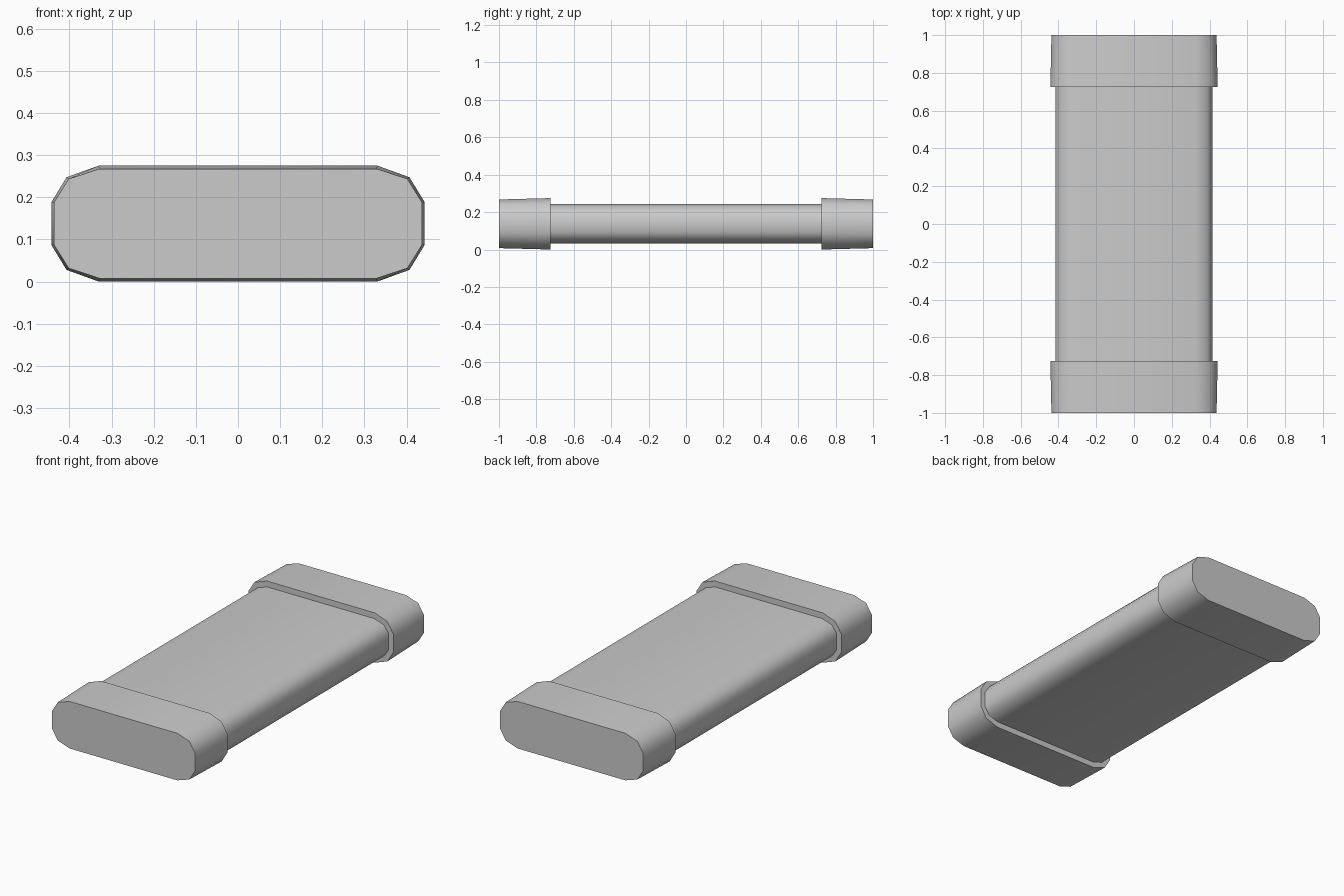
import bpy
import bmesh
import math

cube = bpy.data.objects.get("Cube")
if cube:
    bpy.data.objects.remove(cube, do_unlink=True)

CENTRE_Z = 0.1375
CAP_INNER, CAP_OUTER = 0.724, 1.0

# One quarter of each rounded cross-section, as x and height from the centre
CAP_QUARTER = [(0.443, 0.051), (0.407, 0.110), (0.331, 0.1375)]
CAP_END_QUARTER = [(0.437, 0.050), (0.402, 0.106), (0.329, 0.130)]
BODY_QUARTER = [(0.415, 0.044), (0.386, 0.086), (0.326, 0.105)]

grey = bpy.data.materials.new("plain grey")
grey.use_nodes = True
COLOUR = (0.6, 0.6, 0.6, 1)
grey.diffuse_color = COLOUR
grey.node_tree.nodes["Principled BSDF"].inputs["Base Color"].default_value = COLOUR


def full_section(quarter):
    """Mirror a quarter outline into the closed twelve-sided outline."""
    half = quarter + [(-x, z) for x, z in reversed(quarter)]
    return half + [(x, -z) for x, z in reversed(half)]


def loft(name, sections):
    """Skin closed outlines placed along y, with flat ends."""
    bm = bmesh.new()
    rings = [[bm.verts.new((x, y, CENTRE_Z + z)) for x, z in full_section(quarter)]
             for y, quarter in sections]
    for a, b in zip(rings, rings[1:]):
        for i in range(len(a)):
            j = (i + 1) % len(a)
            bm.faces.new((a[i], a[j], b[j], b[i]))
    bm.faces.new(rings[0])
    bm.faces.new(rings[-1])
    bmesh.ops.recalc_face_normals(bm, faces=bm.faces)
    mesh = bpy.data.meshes.new(name)
    bm.to_mesh(mesh)
    bm.free()
    mesh.materials.append(grey)
    obj = bpy.data.objects.new(name, mesh)
    bpy.context.collection.objects.link(obj)
    bpy.ops.object.select_all(action="DESELECT")
    obj.select_set(True)
    bpy.context.view_layer.objects.active = obj
    bpy.ops.object.shade_smooth_by_angle(angle=math.radians(45))
    return obj


# Flat rounded bar
loft("body", [(-CAP_INNER - 0.02, BODY_QUARTER), (CAP_INNER + 0.02, BODY_QUARTER)])

# Slightly tapered end caps
for name, side in (("front_cap", -1), ("back_cap", 1)):
    loft(name, [(side * CAP_INNER, CAP_QUARTER), (side * CAP_OUTER, CAP_END_QUARTER)])
